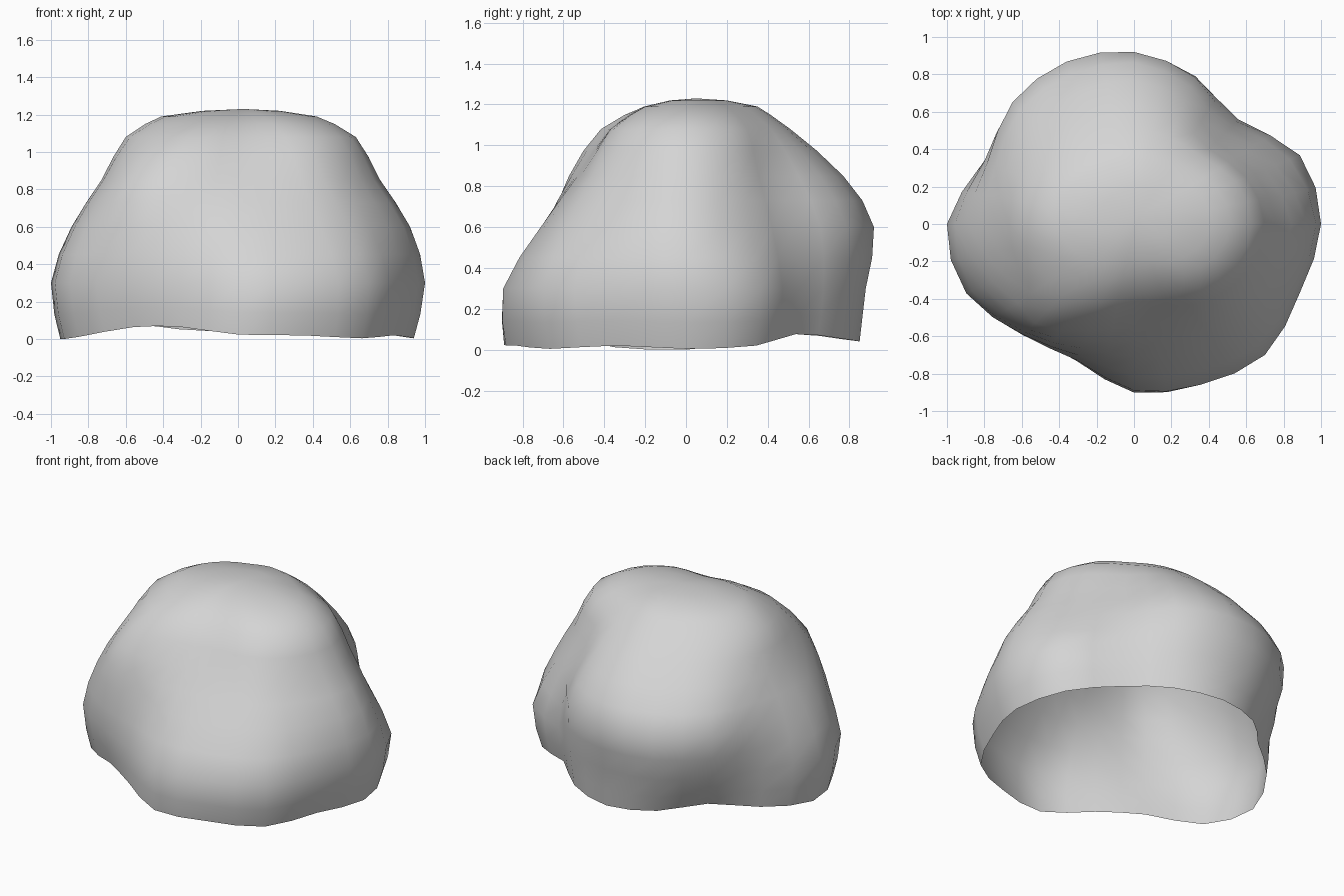
import bpy
import bmesh
from math import cos, sin, tau
from mathutils import Vector

default_cube = bpy.data.objects.get("Cube")
if default_cube:
    bpy.data.objects.remove(default_cube, do_unlink=True)

# Boulder cross-sections: height, then radius at equal turns from +x towards +y
sections = [
    (.03, [.94, .9, .76, .81, .85, .82, .76, .85, .95, .92, .79, .79, .89, .9, .94, .9]),
    (.3, [1, .96, .79, .84, .88, .9, .87, .87, 1, .97, .84, .79, .89, .93, .99, .96]),
    (.6, [.92, .82, .74, .85, .92, .94, .92, .85, .89, .88, .82, .72, .71, .75, .83, .87]),
    (.85, [.76, .7, .62, .71, .77, .76, .77, .74, .73, .74, .75, .62, .54, .56, .65, .71]),
    (1.08, [.63, .59, .51, .5, .51, .51, .54, .58, .6, .57, .53, .45, .38, .4, .5, .59]),
    (1.19, [.42, .39, .34, .34, .35, .34, .37, .4, .41, .36, .28, .22, .19, .21, .28, .36]),
]


def make_material(name, colour):
    material = bpy.data.materials.new(name)
    material.use_nodes = True
    material.diffuse_color = colour
    for node in material.node_tree.nodes:
        if node.type == "BSDF_PRINCIPLED":
            node.inputs["Base Color"].default_value = colour
    return material


def midpoint(before, start, end, after):
    """Halfway point of a smooth curve through four neighbours."""
    return (start + end) * .5625 - (before + after) * .0625


def refine_around(ring):
    """Double the number of points around a closed ring."""
    count = len(ring)
    result = []
    for i, point in enumerate(ring):
        result += [point, midpoint(ring[i - 1], point, ring[(i + 1) % count], ring[(i + 2) % count])]
    return result


def refine_upward(rings):
    """Insert a smoothly interpolated ring between each pair of rings."""
    last = len(rings) - 1
    result = []
    for i in range(last):
        group = (rings[max(i - 1, 0)], rings[i], rings[i + 1], rings[min(i + 2, last)])
        result += [rings[i], [midpoint(*column) for column in zip(*group)]]
    return result + [rings[last]]


# Place each section, lifting the open lower rim where the sides are hollowed
rings = []
for level, (height, radii) in enumerate(sections):
    ring = []
    for i, radius in enumerate(radii):
        angle = tau * i / len(radii)
        z = max(0, .02 + .4 * (.9 - radius)) if level == 0 else height
        ring.append(Vector((radius * cos(angle), radius * sin(angle), z)))
    rings.append(refine_around(ring))
rings = refine_upward(rings)

# Gently domed crown
crown = Vector((.03, .05, 1.23))
inner = [point.lerp(crown, .5) for point in rings[-1]]
for point in inner:
    point.z = 1.22
rings.append(inner)

# Skin the rings, leaving the base open
bm = bmesh.new()
loops = [[bm.verts.new(point) for point in ring] for ring in rings]
count = len(loops[0])
for lower, upper in zip(loops, loops[1:]):
    for i in range(count):
        j = (i + 1) % count
        bm.faces.new((lower[i], lower[j], upper[j], upper[i]))
tip = bm.verts.new(crown)
for i in range(count):
    bm.faces.new((loops[-1][i], loops[-1][(i + 1) % count], tip))
for face in bm.faces:
    face.smooth = True

mesh = bpy.data.meshes.new("boulder")
bm.to_mesh(mesh)
bm.free()
mesh.materials.append(make_material("pale grey stone", (.66, .66, .66, 1)))
boulder = bpy.data.objects.new("boulder", mesh)
bpy.context.collection.objects.link(boulder)
